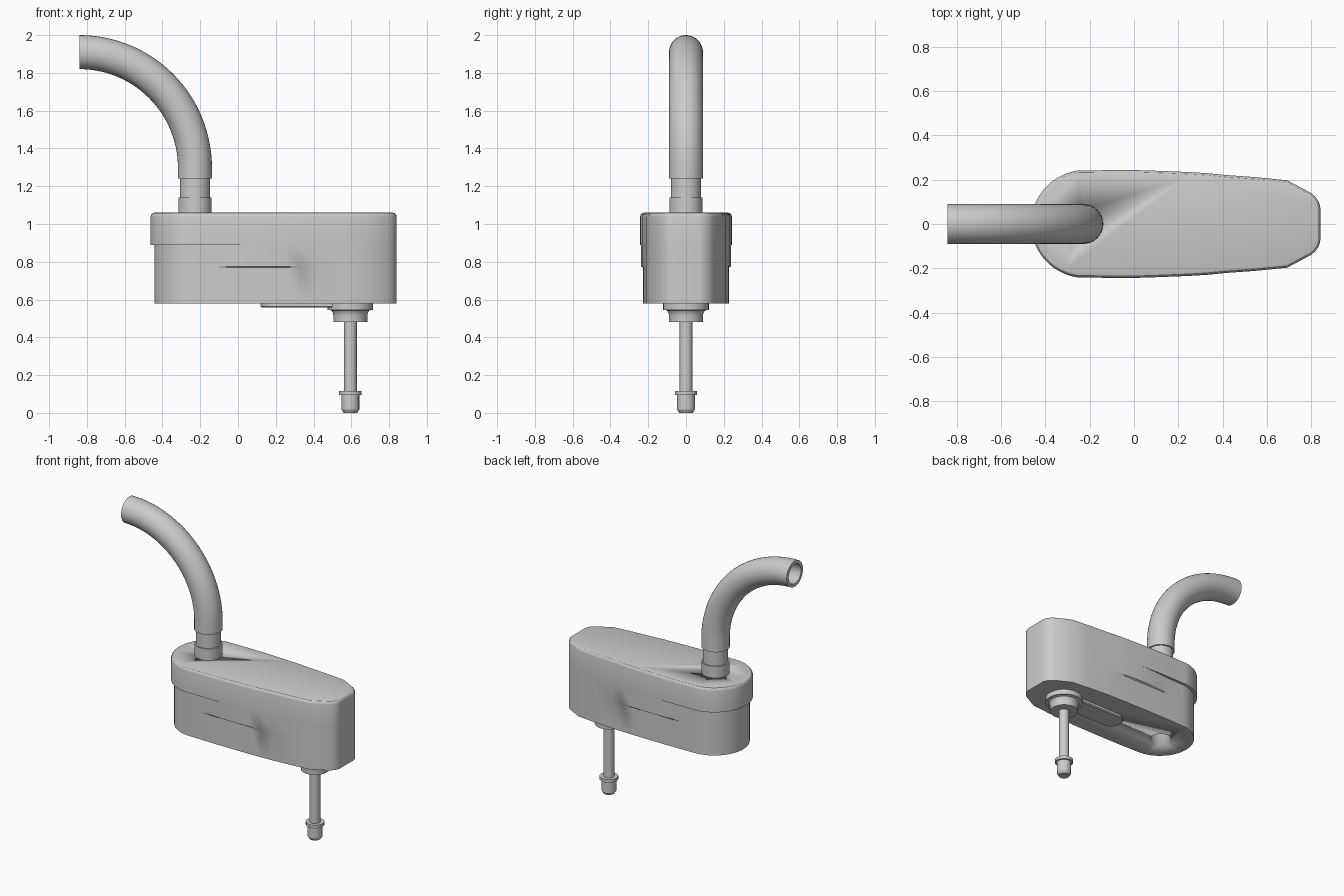
import bpy, bmesh
from math import sin, cos, pi, radians
from mathutils import Vector

if "Cube" in bpy.data.objects:
    bpy.data.objects.remove(bpy.data.objects["Cube"])

PIPE_X, SHAFT_X = -0.228, 0.595


def make(name, verts, faces, angle=30):
    me = bpy.data.meshes.new(name)
    me.from_pydata(verts, [], faces)
    bm = bmesh.new()
    bm.from_mesh(me)
    bmesh.ops.remove_doubles(bm, verts=bm.verts, dist=1e-5)
    bmesh.ops.recalc_face_normals(bm, faces=bm.faces)
    bm.to_mesh(me)
    bm.free()
    ob = bpy.data.objects.new(name, me)
    bpy.context.collection.objects.link(ob)
    bpy.ops.object.select_all(action='DESELECT')
    ob.select_set(True)
    bpy.context.view_layer.objects.active = ob
    bpy.ops.object.shade_smooth_by_angle(angle=radians(angle))
    return ob


def loft(name, rings, caps=True, closed=False, angle=30):
    n, k = len(rings[0]), len(rings)
    verts = [v for r in rings for v in r]
    faces = []
    for i in range(k if closed else k - 1):
        j = (i + 1) % k
        faces += [(i*n + a, i*n + (a+1) % n, j*n + (a+1) % n, j*n + a) for a in range(n)]
    if caps and not closed:
        faces += [tuple(range(n)), tuple(range((k-1)*n, k*n))]
    return make(name, verts, faces, angle)


def lathe(name, profile, x, closed=False, n=40):
    rings = [[(x + r*cos(2*pi*a/n), r*sin(2*pi*a/n), z) for a in range(n)] for r, z in profile]
    return loft(name, rings, closed=closed)


def outline(radius, flank):
    # round rear, curved flank, chamfered nose, mirrored across y
    half = [(-0.22 - radius*cos(radians(a)), radius*sin(radians(a))) for a in range(0, 90, 6)]
    half += flank
    half += [(0.69, 0.197), (0.797, 0.14), (0.815, 0.125), (0.83, 0.105), (0.838, 0.085), (0.84, 0.07)]
    return half + [(x, -y) for x, y in reversed(half[1:])]


def inset(ring, d):
    out = []
    for i, p in enumerate(ring):
        a, b, c = Vector(ring[i-1]), Vector(p), Vector(ring[(i+1) % len(ring)])
        t = (c - a).normalized()
        out.append((b.x + t.y*d, b.y - t.x*d))
    return out


# housing: narrow base, bulged middle and wider cap blended along the flanks
xs = [-0.22, -0.1, 0.0, 0.07, 0.15, 0.25, 0.33, 0.41, 0.55]
base = outline(0.223, list(zip(xs, [.223, .226, .227, .227, .227, .226, .224, .221, .211])))
mid = outline(0.223, list(zip(xs, [.223, .226, .234, .239, .238, .234, .229, .221, .211])))
cap = outline(0.243, list(zip(xs, [.241, .243, .243, .241, .238, .234, .229, .221, .211])))
layers = [(base, .58), (base, .77), (mid, .776), (mid, .89), (cap, .89), (cap, 1.038)]
layers += [(inset(cap, .02*(1 - cos(a))), 1.038 + .022*sin(a)) for a in (pi/6, pi/3, pi/2)]
housing = loft("housing", [[(x, y, z) for x, y in r] for r, z in layers])

# bore through the housing under the pipe
cutter = lathe("bore_cutter", [(0.068, 0.5), (0.068, 1.2)], PIPE_X)
mod = housing.modifiers.new("bore", 'BOOLEAN')
mod.object, mod.operation, mod.solver = cutter, 'DIFFERENCE', 'EXACT'
bpy.context.view_layer.objects.active = housing
bpy.ops.object.modifier_apply(modifier=mod.name)
bpy.data.objects.remove(cutter)

# collars at the pipe foot
lathe("pipe_collar", [(.068, 1.055), (.0875, 1.055), (.0875, 1.14), (.08, 1.14),
                      (.08, 1.245), (.068, 1.245)], PIPE_X, closed=True)

# hollow bent pipe: short straight, then a quarter turn
R, N = 0.612, 32


def pipe_ring(r, i):
    t = max(i, 0) / 28 * pi/2
    cx, cz = -0.84 + R*cos(t), (1.24 if i < 0 else 1.298 + R*sin(t))
    return [(cx + r*cos(2*pi*a/N)*cos(t), r*sin(2*pi*a/N), cz + r*cos(2*pi*a/N)*sin(t))
            for a in range(N)]


steps = range(-1, 29)
loft("bent_pipe", [pipe_ring(.09, i) for i in steps] + [pipe_ring(.068, i) for i in reversed(steps)],
     closed=True)

# shaft with flange, flared boss, ring and chamfered tip
flare = [(.09 + .02*(1 - cos(a)), .515 + .03*sin(a)) for a in (0, pi/6, pi/3, pi/2)]
lathe("shaft_flange", [(.09, .482)] + flare + [(.121, .545), (.121, .582)], SHAFT_X)
lathe("shaft", [(.036, 0), (.047, .018), (.047, .096), (.059, .096), (.059, .117),
                (.034, .117), (.034, .49)], SHAFT_X)

# thin rounded plate under the housing
r = 0.075
slot = [(0.12 + r - r*sin(radians(a)), r*cos(radians(a))) for a in range(0, 181, 12)]
slot += [(SHAFT_X + r*sin(radians(a)), -r*cos(radians(a))) for a in range(0, 181, 12)]
loft("base_plate", [[(x, y, z) for x, y in ring] for ring, z in
                    ((inset(slot, -.006), .558), (slot, .564), (slot, .582))])
